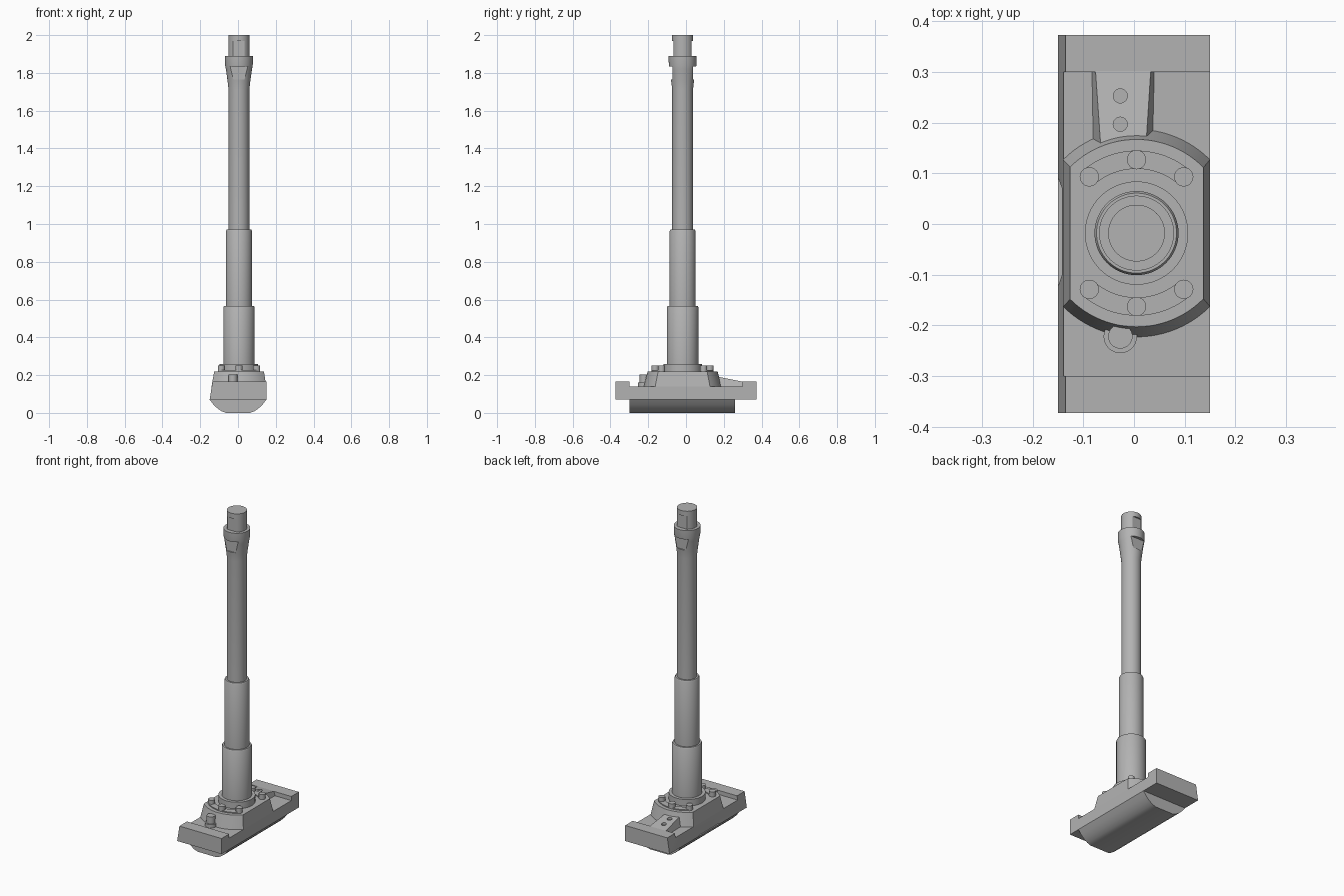
import bpy, bmesh, math
from math import sin, cos, radians

cube = bpy.data.objects.get("Cube")
if cube:
    bpy.data.objects.remove(cube)

steel = bpy.data.materials.new("plain_grey")
steel.use_nodes = True
GREY = (0.45, 0.45, 0.45, 1)
steel.diffuse_color = GREY
steel.node_tree.nodes["Principled BSDF"].inputs["Base Color"].default_value = GREY

CX, CY = 0.005, -0.018      # barrel axis
DECK, TOP = 0.14, 0.22      # deck and pedestal heights


def finish(name, bm, smooth=True):
    bmesh.ops.remove_doubles(bm, verts=bm.verts, dist=1e-5)
    bmesh.ops.recalc_face_normals(bm, faces=bm.faces)
    me = bpy.data.meshes.new(name)
    bm.to_mesh(me)
    bm.free()
    ob = bpy.data.objects.new(name, me)
    bpy.context.collection.objects.link(ob)
    me.materials.append(steel)
    if smooth:
        shade(ob)
    return ob


def activate(ob):
    bpy.ops.object.select_all(action='DESELECT')
    bpy.context.view_layer.objects.active = ob
    ob.select_set(True)


def shade(ob):
    activate(ob)
    bpy.ops.object.shade_smooth_by_angle(angle=radians(30))


def loft(name, lower, upper, smooth=True):
    """Closed solid between two matching outlines of 3D points."""
    bm = bmesh.new()
    a = [bm.verts.new(p) for p in lower]
    b = [bm.verts.new(p) for p in upper]
    bm.faces.new(a)
    bm.faces.new(b)
    for i in range(len(a)):
        j = (i + 1) % len(a)
        bm.faces.new((a[i], a[j], b[j], b[i]))
    return finish(name, bm, smooth)


def along_y(name, profile, y0, y1, smooth=True):
    return loft(name, [(x, y0, z) for x, z in profile],
                [(x, y1, z) for x, z in profile], smooth)


def box(name, x0, x1, y0, y1, z0, z1):
    return along_y(name, [(x0, z0), (x1, z0), (x1, z1), (x0, z1)], y0, y1, False)


def lathe(name, profile, x, y, sides=48):
    """Solid of revolution from (radius, height) points, capped at both ends."""
    bm = bmesh.new()
    rings = [[bm.verts.new((x + r * cos(math.tau * k / sides),
                            y + r * sin(math.tau * k / sides), z))
              for k in range(sides)] for r, z in profile]
    bm.faces.new(rings[0])
    bm.faces.new(rings[-1])
    for a, b in zip(rings, rings[1:]):
        for k in range(sides):
            j = (k + 1) % sides
            bm.faces.new((a[k], a[j], b[j], b[k]))
    return finish(name, bm)


def cut(ob, cutters):
    for c in cutters:
        c.hide_render = True
        mod = ob.modifiers.new("cut", 'BOOLEAN')
        mod.object = c
        mod.solver = 'EXACT'
        activate(ob)
        bpy.ops.object.modifier_apply(modifier=mod.name)
        bpy.data.objects.remove(c)
    shade(ob)


# Base slab with one sloping side, lowered deck and a shallow side notch
base = along_y("base_slab", [(-0.15, 0.07), (0.15, 0.07), (0.15, 0.165), (-0.135, 0.165)],
               -0.373, 0.373, False)
notch = [(-0.158, 0.114), (-0.142, 0.07), (-0.142, -0.10), (-0.158, -0.147)]
cut(base, [box("deck_cutter", -0.3, 0.3, -0.3, 0.3, DECK, 0.3),
           loft("notch_cutter", [(x, y, 0.05) for x, y in notch],
                [(x, y, 0.13) for x, y in notch], False)])

# Rounded keel under the slab
side = [(0.063, 0.0), (0.085, 0.008), (0.108, 0.023), (0.13, 0.044), (0.15, 0.07)]
along_y("keel", side + [(-x, z) for x, z in reversed(side)], -0.30, 0.26)


# Tapered pedestal: a disc with two flat sides
def flat_disc(r, x0, x1, z, n=24):
    a0, a1 = math.acos((x1 - CX) / r), math.acos((x0 - CX) / r)
    arc = [a0 + (a1 - a0) * i / n for i in range(n + 1)]
    angles = arc + [-a for a in reversed(arc)]
    return [(CX + r * cos(a), CY + r * sin(a), z) for a in angles]


loft("pedestal", flat_disc(0.205, -0.14, 0.15, DECK),
     flat_disc(0.185, -0.126, 0.137, TOP))

# Curved bolt pads and bolts, front and back
for label, mid in (("back", 90), ("front", 270)):
    arc = [radians(mid - 40 + 4 * i) for i in range(21)]
    ring = [(CX + r * cos(a), CY + r * sin(a))
            for r, seq in ((0.127, arc), (0.163, arc[::-1])) for a in seq]
    loft(label + "_bolt_pad", [(x, y, TOP - 0.005) for x, y in ring],
         [(x, y, TOP + 0.006) for x, y in ring])
    for i, turn in enumerate((-40, 0, 40)):
        a = radians(mid + turn)
        lathe(f"{label}_bolt_{i + 1}", [(0.019, TOP - 0.005), (0.019, 0.25)],
              CX + 0.145 * cos(a), CY + 0.145 * sin(a), 24)

# Sloping wedge behind the pedestal, with two shallow holes
wedge = loft("rear_wedge",
             [(-0.083, 0.302, DECK), (0.04, 0.302, DECK), (0.036, 0.13, DECK), (-0.08, 0.13, DECK)],
             [(-0.076, 0.302, 0.165), (0.033, 0.302, 0.165),
              (0.022, 0.13, 0.199), (-0.064, 0.13, 0.199)], False)
cut(wedge, [lathe("hole_cutter", [(0.014, z), (0.014, 0.25)], -0.027, y, 24)
            for y, z in ((0.253, 0.163), (0.197, 0.174))])

# Small post in front of the pedestal
lathe("front_post", [(0.033, DECK - 0.005), (0.033, 0.16), (0.024, 0.16), (0.024, 0.203)],
      -0.027, -0.222, 32)

# Column: flange, two sleeves, long shaft, flared collar and end plug
column = lathe("column", [
    (0.102, TOP - 0.01), (0.102, 0.26), (0.083, 0.26),
    (0.083, 0.56), (0.079, 0.567), (0.069, 0.567),
    (0.069, 0.962), (0.065, 0.97), (0.055, 0.97),
    (0.055, 1.71), (0.060, 1.755), (0.069, 1.82), (0.073, 1.84),
    (0.074, 1.89), (0.056, 1.89), (0.056, 2.0)], CX, CY, 64)

# Spanner flats on both faces of the collar and the plug
flats = []
for s in (-1, 1):
    for depth, z0, z1 in ((0.054, 1.765, 1.835), (0.047, 1.89, 1.97)):
        y0, y1 = sorted((CY + s * depth, CY + s * 0.15))
        flats.append(box("flat_cutter", -0.1, 0.1, y0, y1, z0, z1))
cut(column, flats)
